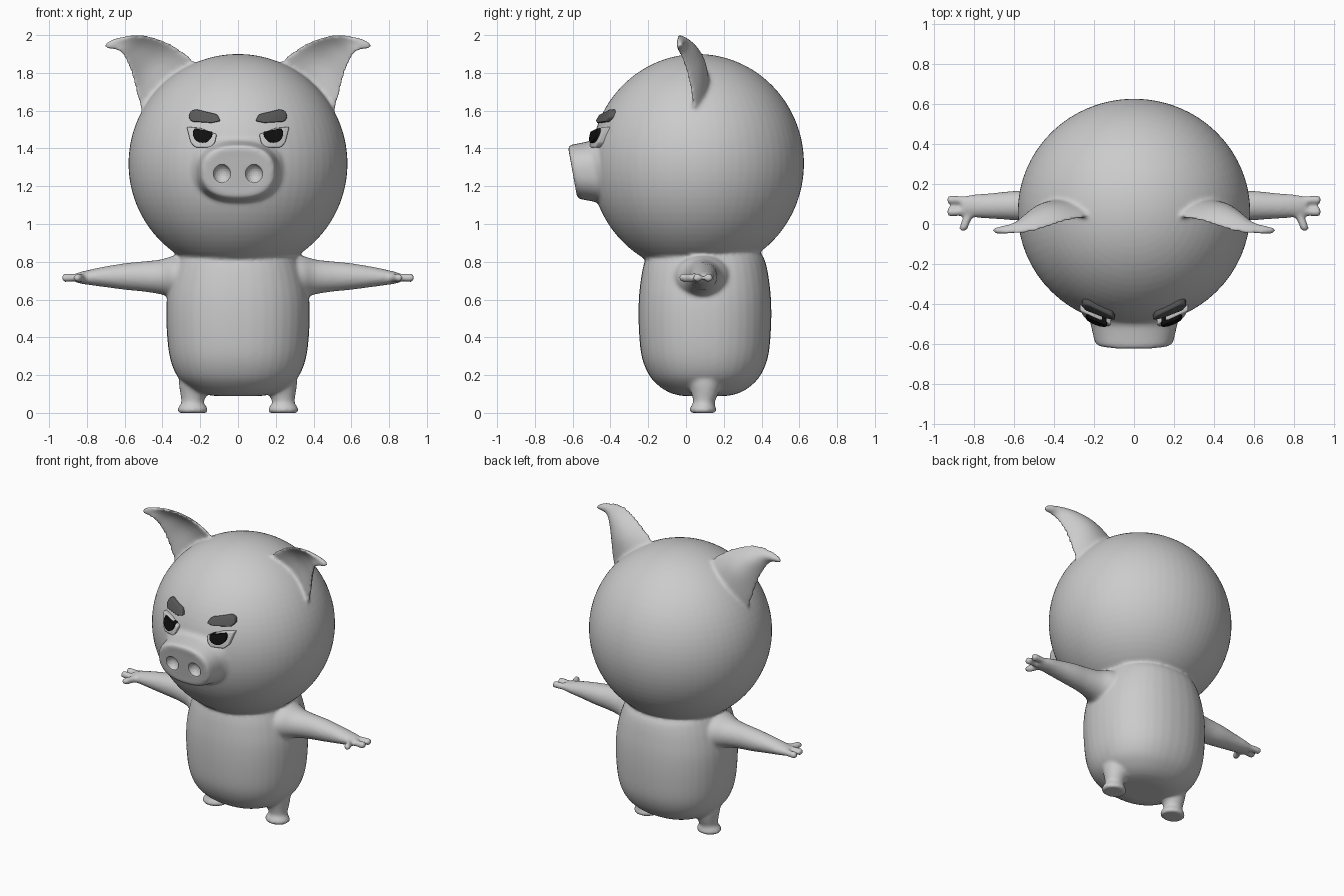
import bpy, bmesh
from math import sin, cos, pi, sqrt, copysign
from mathutils import Vector

if "Cube" in bpy.data.objects:
    bpy.data.objects.remove(bpy.data.objects["Cube"])

N = 40
skin = bmesh.new()


def catmull(rows, steps=5):
    """Resample parameter rows smoothly."""
    out = []
    for i in range(len(rows) - 1):
        a, b = rows[max(i - 1, 0)], rows[i]
        c, d = rows[i + 1], rows[min(i + 2, len(rows) - 1)]
        for k in range(steps):
            t = k / steps
            out.append([0.5 * (2*q + (r-p)*t + (2*p-5*q+4*r-s)*t*t + (3*q-p-3*r+s)*t**3)
                        for p, q, r, s in zip(a, b, c, d)])
    return out + [list(rows[-1])]


def loft(rows, ring, mirror=False):
    """Closed skin through rings; ring(row, angle) gives a point."""
    for s in ((1, -1) if mirror else (1,)):
        loops = []
        for row in catmull(rows):
            pts = [ring(row, 2 * pi * i / N) for i in range(N)]
            loops.append([skin.verts.new((p[0] * s, p[1], p[2])) for p in pts])
        faces = [skin.faces.new(loops[0]), skin.faces.new(loops[-1])]
        for l, m in zip(loops, loops[1:]):
            for i in range(N):
                j = (i + 1) % N
                faces.append(skin.faces.new((l[i], l[j], m[j], m[i])))
        bmesh.ops.recalc_face_normals(skin, faces=faces)


def sup(v, e):
    return copysign(abs(v) ** (2 / e), v)


def around_z(r, a, e=2.0):
    x, y, z, rx, ry = r
    return x + rx * sup(cos(a), e), y + ry * sup(sin(a), e), z


def around_x(r, a):
    x, y, z, ry, rz = r
    return x, y + ry * cos(a), z + rz * sin(a)


# head
HC, HR = Vector((0, 0.06, 1.32)), Vector((0.58, 0.565, 0.58))
head = bmesh.ops.create_uvsphere(skin, u_segments=64, v_segments=40, radius=1)
for v in head['verts']:
    v.co = Vector([v.co[i] * HR[i] + HC[i] for i in range(3)])

# torso
loft([(0, .1, .90, .27, .26), (0, .1, .84, .31, .30), (0, .1, .80, .328, .32),
      (0, .1, .72, .355, .337), (0, .1, .60, .377, .35), (0, .1, .45, .378, .35),
      (0, .1, .30, .362, .335), (0, .1, .20, .325, .295), (0, .1, .14, .265, .24),
      (0, .1, .105, .20, .18), (0, .1, .09, .13, .12)],
     lambda r, a: around_z(r, a, 2.25))

# arms
loft([(.25, .09, .72, .17, .125), (.34, .085, .72, .14, .112), (.41, .087, .72, .10, .092),
      (.50, .09, .722, .08, .08), (.60, .092, .722, .073, .07), (.72, .09, .72, .063, .052),
      (.82, .09, .716, .055, .034), (.86, .088, .715, .045, .024)], around_x, True)

# fingers
for y0, y1 in ((.115, .12), (.065, .06)):
    loft([(.82, y0, .715, .022, .022), (.88, y1, .715, .021, .021),
          (.92, y1, .715, .023, .022), (.934, y1, .715, .012, .012)], around_x, True)

# thumbs
loft([(.80, .07, .715, .026), (.83, .03, .715, .023), (.85, -.02, .715, .022),
      (.853, -.036, .715, .012)],
     lambda r, a: (r[0] + r[3] * cos(a), r[1], r[2] + r[3] * sin(a)), True)

# legs and feet
loft([(.21, .1, .28, .09, .10), (.225, .1, .17, .088, .09), (.235, .1, .10, .070, .07),
      (.24, .095, .055, .060, .057), (.24, .09, .032, .074, .066),
      (.24, .09, .014, .082, .072), (.24, .09, 0, .074, .064)], around_z, True)


# ears: bent leaf between an inner and an outer edge
def leaf(r, a):
    ix, iz, ox, oz, edge, bend, thick = r
    t = cos(a)
    y = edge + bend * (1 - t * t) + thick * sin(a)
    return (ix + ox) / 2 + (ox - ix) / 2 * t, y, (iz + oz) / 2 + (oz - iz) / 2 * t


loft([(.16, 1.78, .48, 1.50, .05, .05, .035), (.245, 1.875, .53, 1.66, .035, .055, .030),
      (.34, 1.945, .555, 1.76, .015, .06, .026), (.43, 1.985, .59, 1.86, -.015, .05, .024),
      (.53, 2.003, .63, 1.915, -.04, .03, .022), (.64, 1.985, .685, 1.928, -.04, .01, .020),
      (.695, 1.962, .71, 1.94, -.03, 0, .012)], leaf, True)


# snout: tapered rings leaning forward at the top
def snout_ring(r, a):
    y, rx, rz = r
    z = rz * sup(sin(a), 2.4)
    return rx * sup(cos(a), 2.4), y - .18 * z, 1.275 + z


loft([(-.30, .27, .21), (-.44, .245, .185), (-.48, .222, .165), (-.54, .207, .152),
      (-.585, .196, .143), (-.600, .180, .128), (-.600, .14, .09)], snout_ring)

mesh = bpy.data.meshes.new("pig_skin")
skin.to_mesh(mesh)
skin.free()
body = bpy.data.objects.new("pig_skin", mesh)
bpy.context.collection.objects.link(body)

# nostril cutters
bm = bmesh.new()
for s in (1, -1):
    ball = bmesh.ops.create_uvsphere(bm, u_segments=24, v_segments=16, radius=1)
    for v in ball['verts']:
        v.co = Vector((v.co.x * .046 + s * .085, v.co.y * .045 - .605, v.co.z * .05 + 1.265))
cm = bpy.data.meshes.new("nostril_cutter")
bm.to_mesh(cm)
bm.free()
cutter = bpy.data.objects.new("nostril_cutter", cm)
bpy.context.collection.objects.link(cutter)
cutter.hide_render = True
cutter.display_type = 'WIRE'

# fuse the skin, cut the nostrils and soften the joins
m = body.modifiers.new("fuse", 'REMESH')
m.mode, m.voxel_size, m.use_smooth_shade = 'VOXEL', 0.0105, True
m = body.modifiers.new("nostrils", 'BOOLEAN')
m.operation, m.object = 'DIFFERENCE', cutter
m = body.modifiers.new("soften", 'SMOOTH')
m.factor, m.iterations = 0.5, 7


def colour(name, v):
    mat = bpy.data.materials.new(name)
    mat.diffuse_color = (v, v, v, 1)
    mat.use_nodes = True
    mat.node_tree.nodes["Principled BSDF"].inputs["Base Color"].default_value = mat.diffuse_color
    return mat


def plate(name, outline, lift, mat, bevel):
    """Thin mirrored plate that follows the front of the head."""
    bm = bmesh.new()

    def layer(off):
        vs = []
        for x, z in outline:
            k = 1 - (x / HR.x) ** 2 - ((z - HC.z) / HR.z) ** 2
            vs.append(bm.verts.new((x, HC.y - HR.y * sqrt(k) + off, z)))
        return vs
    f, b = layer(-lift), layer(.015)
    bm.faces.new(f)
    bm.faces.new(b[::-1])
    for i in range(len(f)):
        j = (i + 1) % len(f)
        bm.faces.new((f[i], b[i], b[j], f[j]))
    bmesh.ops.recalc_face_normals(bm, faces=bm.faces)
    me = bpy.data.meshes.new(name)
    bm.to_mesh(me)
    bm.free()
    me.materials.append(mat)
    ob = bpy.data.objects.new(name, me)
    bpy.context.collection.objects.link(ob)
    mod = ob.modifiers.new("round", 'BEVEL')
    mod.width, mod.segments = bevel, 3
    ob.modifiers.new("mirror", 'MIRROR')
    for p in me.polygons:
        p.use_smooth = True


# eyes, pupils and brows
plate("eyes", [(.112, 1.475), (.122, 1.43), (.145, 1.405), (.225, 1.405), (.25, 1.43),
               (.272, 1.515), (.20, 1.508)], .03, colour("eye_white", .85), .008)
disc = [(.187 + .052 * cos(i * pi / 10), 1.48 + .05 * sin(i * pi / 10)) for i in range(20)]
plate("pupils", [(x, min(z, 1.487 + (x - .13) * .2)) for x, z in disc], .042,
      colour("pupil_black", .005), .002)
plate("brows", [(.092, 1.545), (.11, 1.58), (.225, 1.608), (.252, 1.595), (.262, 1.565),
                (.245, 1.542), (.14, 1.535)], .028, colour("brow_grey", .1), .008)
